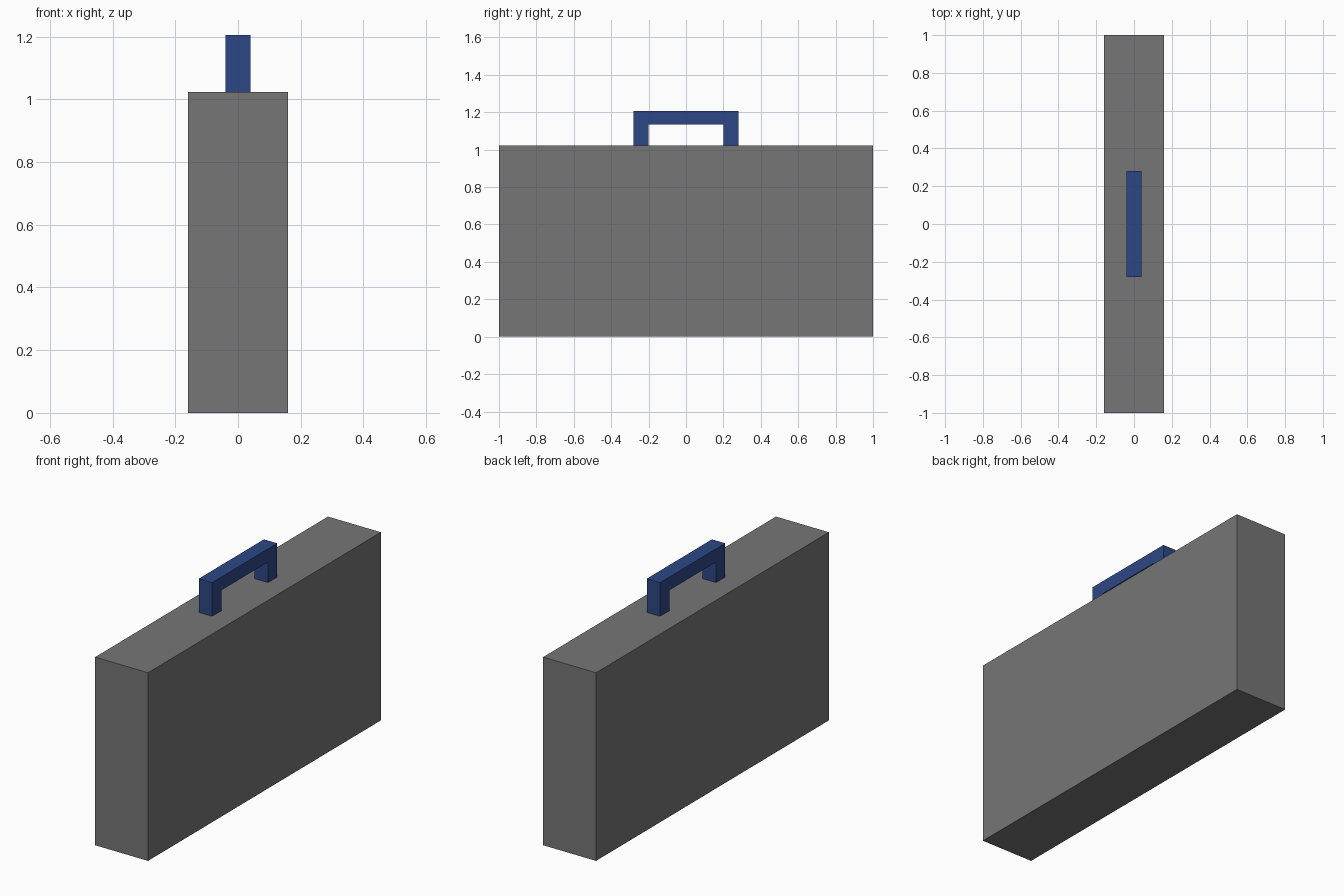
import bpy, bmesh

if "Cube" in bpy.data.objects:
    bpy.data.objects.remove(bpy.data.objects["Cube"])


def material(name, rgb):
    m = bpy.data.materials.new(name)
    m.diffuse_color = (*rgb, 1)
    m.use_nodes = True
    m.node_tree.nodes["Principled BSDF"].inputs["Base Color"].default_value = m.diffuse_color
    return m


def extruded(name, profile, half_width, mat):
    """Extrude a (y, z) outline symmetrically along x."""
    bm = bmesh.new()
    face = bm.faces.new([bm.verts.new((-half_width, y, z)) for y, z in profile])
    new = bmesh.ops.extrude_face_region(bm, geom=[face])["geom"]
    verts = [v for v in new if isinstance(v, bmesh.types.BMVert)]
    bmesh.ops.translate(bm, verts=verts, vec=(2 * half_width, 0, 0))
    bmesh.ops.recalc_face_normals(bm, faces=bm.faces)
    mesh = bpy.data.meshes.new(name)
    bm.to_mesh(mesh)
    bm.free()
    mesh.materials.append(mat)
    obj = bpy.data.objects.new(name, mesh)
    bpy.context.collection.objects.link(obj)
    return obj


grey = material("case grey", (0.18, 0.18, 0.18))
blue = material("handle blue", (0.027, 0.064, 0.235))

TOP = 1.023

# Case body
extruded("case_body", [(-1, 0), (1, 0), (1, TOP), (-1, TOP)], 0.159, grey)

# Carrying handle: right half of the outline, mirrored across y = 0
half = [(0.28, 1.206), (0.28, TOP), (0.2, TOP), (0.2, 1.134)]
outline = half + [(-y, z) for y, z in reversed(half)]
extruded("carry_handle", outline, 0.04, blue)
